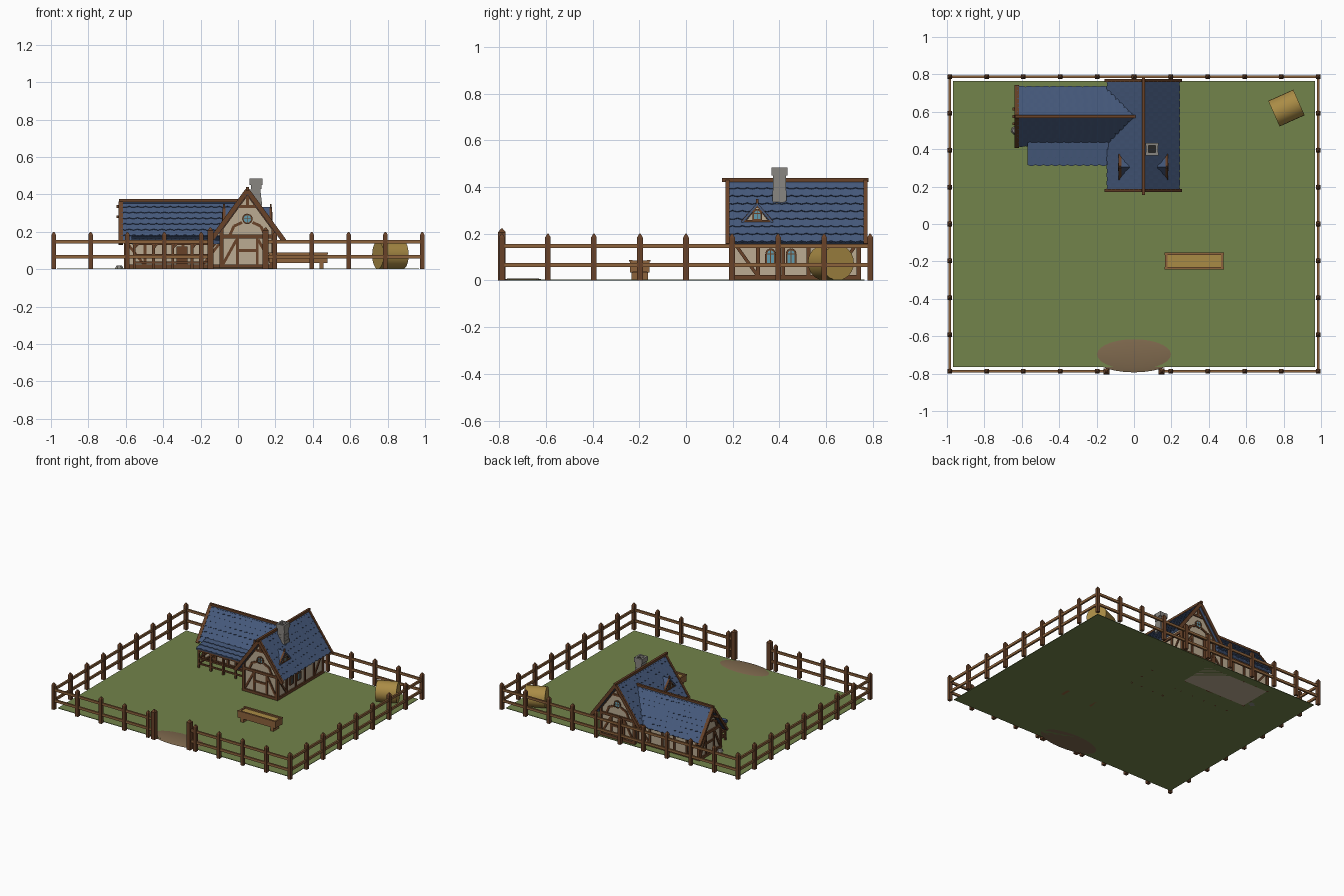
import bpy, bmesh, math, random
from mathutils import Vector as V, Matrix as M

if "Cube" in bpy.data.objects:
    bpy.data.objects.remove(bpy.data.objects["Cube"])

random.seed(4)

def mat(name, *rgb):
    m = bpy.data.materials.new(name)
    m.diffuse_color = (*rgb, 1)
    m.use_nodes = True
    m.node_tree.nodes["Principled BSDF"].inputs["Base Color"].default_value = m.diffuse_color
    return m

GRASS = mat("grass", .17, .23, .07)
DIRT = mat("dirt", .21, .14, .075)
WOOD = mat("dark_wood", .14, .055, .022)
RAIL = mat("rail_wood", .27, .125, .045)
PLASTER = mat("plaster", .50, .41, .29)
SLATE = mat("blue_slate", .06, .10, .20)
GLASS = mat("glass", .12, .33, .42)
HAY = mat("hay", .40, .26, .06)
STONE = mat("stone", .25, .24, .22)
DARK = mat("soot", .02, .02, .02)

class Part:
    """Collects simple solids into one named object."""
    def __init__(self, name, material):
        self.name, self.mat, self.bm = name, material, bmesh.new()
    def box(self, c, size, rot=M.Identity(4)):
        mx = M.Translation(c) @ rot @ M.Diagonal((*size, 1))
        bmesh.ops.create_cube(self.bm, size=1, matrix=mx)
    def beam(self, p, q, w=.018, d=.018):
        p, q = V(p), V(q)
        r = (q - p).to_track_quat('Z', 'Y').to_matrix().to_4x4()
        self.box((p + q) / 2, (w, d, (q - p).length), r)
    def cone(self, c, r1, r2, h, n, rot=M.Identity(4)):
        bmesh.ops.create_cone(self.bm, cap_ends=True, segments=n, radius1=r1, radius2=r2,
                              depth=h, matrix=M.Translation(c) @ rot)
    def post(self, x, y, w, h):
        self.box((x, y, h / 2 - .008), (w, w, h - .016))
        self.cone((x, y, h - .008), w * .72, w * .15, .016, 4, M.Rotation(math.pi / 4, 4, 'Z'))
    def prism(self, pts, offset):
        a = [self.bm.verts.new(p) for p in pts]
        b = [self.bm.verts.new(V(p) + V(offset)) for p in pts]
        self.bm.faces.new(a)
        self.bm.faces.new(b[::-1])
        for i in range(len(a)):
            self.bm.faces.new((a[i - 1], a[i], b[i], b[i - 1]))
    def done(self, smooth=False):
        bmesh.ops.recalc_face_normals(self.bm, faces=self.bm.faces)
        me = bpy.data.meshes.new(self.name)
        self.bm.to_mesh(me)
        ob = bpy.data.objects.new(self.name, me)
        me.materials.append(self.mat)
        bpy.context.collection.objects.link(ob)
        if smooth:
            bpy.context.view_layer.objects.active = ob
            ob.select_set(True)
            bpy.ops.object.shade_smooth_by_angle()
            ob.select_set(False)

# Ground and worn patch at the gate
p = Part("ground", GRASS); p.box((0, 0, .002), (1.935, 1.53, .004)); p.done()
p = Part("dirt_patch", DIRT)
p.cone((0, -.697, .004), .235, .16, .008, 28, M.Diagonal((1, .41, 1, 1)))
p.done(True)

# Fence: posts every .197, two rails per side, gap at the front gate
S, FX, FY = .197, .985, .788
posts, rails = Part("fence_posts", WOOD), Part("fence_rails", RAIL)
for i in range(11):
    for sy in (-1, 1):
        if not (i == 5 and sy < 0):
            posts.post(-FX + i * S, sy * FY, .024, .2)
for j in range(1, 8):
    for sx in (-1, 1):
        posts.post(sx * FX, -FY + j * S, .024, .2)
for z in (.066, .147):
    rails.beam((-FX, FY, z), (FX, FY, z), .013, .018)
    for s in (-1, 1):
        rails.beam((s * FX, -FY, z), (s * FX, FY, z), .013, .018)
        rails.beam((s * FX, -FY, z), (s * .147, -FY, z), .013, .018)
posts.done(); rails.done()
p = Part("gate_posts", WOOD)
for s in (-1, 1):
    p.post(s * .148, -FY, .032, .222)
p.done()

# House walls: (centre, half width, eave, apex) gable prisms
MX, WY, TH = .05, .575, math.atan(1.37)
C, SN = math.cos(TH), math.sin(TH)
def gable(F, h, e, a):
    return [F(-h, .0), F(h, .0), F(h, e), F(0, a), F(-h, e)]
main_f = lambda a, z: V((MX + a, .2, z))
main_b = lambda a, z: V((MX + a, .74, z))
main_r = lambda a, z: V((MX + .138, a, z))
main_l = lambda a, z: V((MX - .138, a, z))
wing_l = lambda a, z: V((-.6, WY + a, z))
wing_f = lambda a, z: V((a, WY - .125, z))
wing_b = lambda a, z: V((a, WY + .125, z))
p = Part("main_walls", PLASTER); p.prism(gable(main_f, .138, .216, .405), (0, .54, 0)); p.done()
p = Part("wing_walls", PLASTER); p.prism(gable(wing_l, .125, .174, .345), (.53, 0, 0)); p.done()

# Timber frame
t = Part("timber_frame", WOOD)
def gable_frame(F, h, e, a):
    b = lambda x0, z0, x1, z1, w=.015: t.beam(F(x0, z0), F(x1, z1), w, w)
    tie = .175
    for z in (.014, tie):
        b(-h, z, h, z, .02)
    for s in (-1, 1):
        b(s * h, 0, s * h, e, .02)
        b(s * h * .38, 0, s * h * .38, tie)
        b(s * h * .95, .025, s * h * .42, tie * .9)
        b(s * h * .7, tie, s * h * .52, tie + .055)      # curved brace
        b(s * h * .52, tie + .055, s * h * .2, tie + .075)
        b(s * h, e, 0, a, .018)
    b(-h * .38, .1, h * .38, .1)
    b(0, a - .075, 0, a)
    b(-h * .38, a - .07, h * .38, a - .07)
gable_frame(main_f, .138, .216, .405)
gable_frame(main_b, .138, .216, .405)
gable_frame(wing_l, .125, .174, .345)
def wall_frame(F, a0, a1, n, top):
    for z in (.014, top):
        t.beam(F(a0, z), F(a1, z), .02, .02)
    st = (a1 - a0) / n
    for i in range(n + 1):
        t.beam(F(a0 + i * st, 0), F(a0 + i * st, top), .016, .016)
    for x, s in ((a0, st), (a1, -st)):
        t.beam(F(x + s * .1, top - .01), F(x + s * .95, .025), .014, .014)
wall_frame(main_r, .2, .74, 5, .165)
wall_frame(main_l, .2, .45, 2, .165)
wall_frame(wing_f, -.6, -.09, 5, .145)
wall_frame(wing_b, -.6, -.09, 5, .145)
for y in (WY - .04, WY + .04, WY):                        # purlin ends
    z = .335 - abs(y - WY) * 1.37
    t.beam((-.65, y, z), (-.59, y, z), .014, .014)
t.done()

# Roofs: sloping slab plus scalloped slate courses
roof = Part("roof_slates", SLATE)
def slope(O, U, D, N, L, end, rows, tile=.042):
    O, U, D, N = V(O), V(U), V(D), V(N)
    P = lambda u, s, l=0: O + U * u + D * s + N * l
    roof.prism([P(0, 0), P(end(0), 0), P(end(L), L), P(0, L)], N * -.016)
    h = L / rows
    for k in range(rows):
        s0, s1 = k * h, (k + 1) * h
        e, off = end(s1), (k % 2) * .5
        n = max(1, int(e / tile)) * 4
        low = [(e * i / n, s1 - .003 + .007 * abs(math.sin(math.pi * (i / 4 + off)))) for i in range(n + 1)]
        bm = roof.bm
        top = [bm.verts.new(P(u, s0, .001)) for u, s in low]
        bot = [bm.verts.new(P(u, s, .006)) for u, s in low]
        lip = [bm.verts.new(P(u, s, -.001)) for u, s in low]
        for i in range(n):
            bm.faces.new((top[i], top[i + 1], bot[i + 1], bot[i]))
            bm.faces.new((bot[i], bot[i + 1], lip[i + 1], lip[i]))
for s in (-1, 1):
    slope((MX, .178, .425), (0, 1, 0), (s * C, 0, -SN), (s * SN, 0, C), .322, lambda v: .59, 8)
    slope((-.625, WY, .362), (1, 0, 0), (0, s * C, -SN), (0, s * SN, C), .264,
          lambda v: .635 - v * C, 7)
pd = V((0, -.125, -.028)).normalized()
slope((-.57, .44, .178), (1, 0, 0), pd, (0, pd.z, -pd.y), .128, lambda v: .47, 3)
roof.done()

# Ridge beams and bargeboards
p = Part("roof_trim", WOOD)
p.beam((MX, .155, .43), (MX, .782, .43), .017, .017)
p.beam((-.635, WY, .366), (.01, WY, .366), .016, .016)
for s in (-1, 1):
    for y in (.178, .768):
        p.beam((MX, y, .422), (MX + s * .198, y, .422 - .198 * 1.37), .016, .024)
    p.beam((-.628, WY, .358), (-.628, WY + s * .163, .358 - .163 * 1.37), .024, .016)
p.done()

# Dormers on both slopes of the main roof
d_wall, d_roof = Part("dormer_fronts", PLASTER), Part("dormer_roofs", SLATE)
d_trim, glass = Part("dormer_trim", WOOD), Part("window_glass", GLASS)
frames = Part("window_frames", WOOD)
def window(F, c, z, w, h, out, arch=True):
    """Arched or round pane with a surround and glazing bars."""
    r = w / 2
    arc = range(0, 9) if arch else range(0, 16)
    pts = [(c + r * math.cos(math.pi * i / 8), z + h - r + r * math.sin(math.pi * i / 8)) for i in arc]
    if arch:
        pts += [(c - r, z), (c + r, z)]
    o = V(out)
    glass.prism([F(*q) for q in pts], o * .008)
    for i in range(len(pts)):
        frames.beam(F(*pts[i - 1]) + o * .006, F(*pts[i]) + o * .006, .008, .008)
    frames.beam(F(c, z if arch else z + h - w) + o * .008, F(c, z + h) + o * .008, .004, .004)
    frames.beam(F(c - r, z + h - r) + o * .008, F(c + r, z + h - r) + o * .008, .004, .004)
for s in (-1, 1):
    F = lambda a, z, s=s: V((MX + s * .125, .305 + a, z))
    d_wall.prism([F(-.05, .25), F(.05, .25), F(0, .318)], (-s * .06, 0, 0))
    for q in (-1, 1):
        d_roof.prism([F(0, .332) + V((s * .008, 0, 0)), F(q * .068, .25) + V((s * .008, 0, 0)),
                      F(q * .068, .25) - V((s * .01, 0, 0)), F(0, .332) - V((s * .065, 0, 0))], (0, 0, -.012))
        d_trim.beam(F(0, .324), F(q * .064, .25), .014, .012)
    d_trim.beam(F(-.055, .253), F(.055, .253), .014, .01)
    d_trim.beam(F(0, .31), F(0, .348), .01, .01)
    window(F, 0, .258, .034, .045, (s, 0, 0))
d_wall.done(); d_roof.done(); d_trim.done()

# Windows
for y in (.362, .45):
    window(main_r, y, .065, .038, .068, (1, 0, 0))
window(main_f, MX - MX, .245, .048, .048, (0, -1, 0), False)
window(main_b, 0, .245, .048, .048, (0, 1, 0), False)
glass.done(); frames.done()

# Stone chimney with open top
p = Part("chimney", STONE)
CX, CY = .096, .4
for k in range(8):
    w = .056 + random.uniform(-.003, .005)
    p.box((CX + random.uniform(-.002, .002), CY, .285 + k * .022), (w, w, .0225))
for s in (-1, 1):
    p.box((CX + s * .026, CY, .467), (.014, .068, .034))
    p.box((CX, CY + s * .026, .467), (.068, .014, .033))
p.done()
p = Part("chimney_flue", DARK); p.box((CX, CY, .455), (.04, .04, .02)); p.done()

# Porch: posts, plate, pen rails and door in the wing wall
p = Part("porch_frame", WOOD)
for i in range(5):
    x = -.555 + i * .103
    p.box((x, .325, .07), (.014, .014, .14))
    p.beam((x, .325, .14), (x, .45, .165), .012, .012)
    p.beam((x, .325, .11), (x + .025, .325, .138), .009, .009)
for z, w in ((.138, .016), (.075, .011), (.035, .011)):
    p.beam((-.56, .325, z), (-.14, .325, z), w, w)
    p.beam((-.555, .325, z), (-.555, .45, z), w, w)
p.box((-.3, .447, .06), (.06, .014, .12))
p.done()
p = Part("corner_stone", STONE); p.cone((-.635, .5, .01), .025, .015, .02, 7); p.done()

# Hay trough
p = Part("trough", RAIL)
TX, TY = .322, -.198
p.box((TX, TY, .038), (.29, .066, .012))
for s in (-1, 1):
    p.box((TX, TY + s * .036, .06), (.315, .01, .052))
    p.box((TX + s * .15, TY, .06), (.012, .075, .05))
    p.box((TX + s * .125, TY, .017), (.022, .07, .034))
    p.box((TX, TY + s * .038, .084), (.318, .014, .008))
p.done()
p = Part("trough_hay", HAY); p.box((TX, TY, .06), (.29, .064, .036)); p.done()

# Round hay bale
p = Part("hay_bale", HAY)
p.cone((.815, .62, .076), .075, .075, .147, 24,
       M.Rotation(math.radians(24), 4, 'Z') @ M.Rotation(math.pi / 2, 4, 'Y'))
p.done(True)
